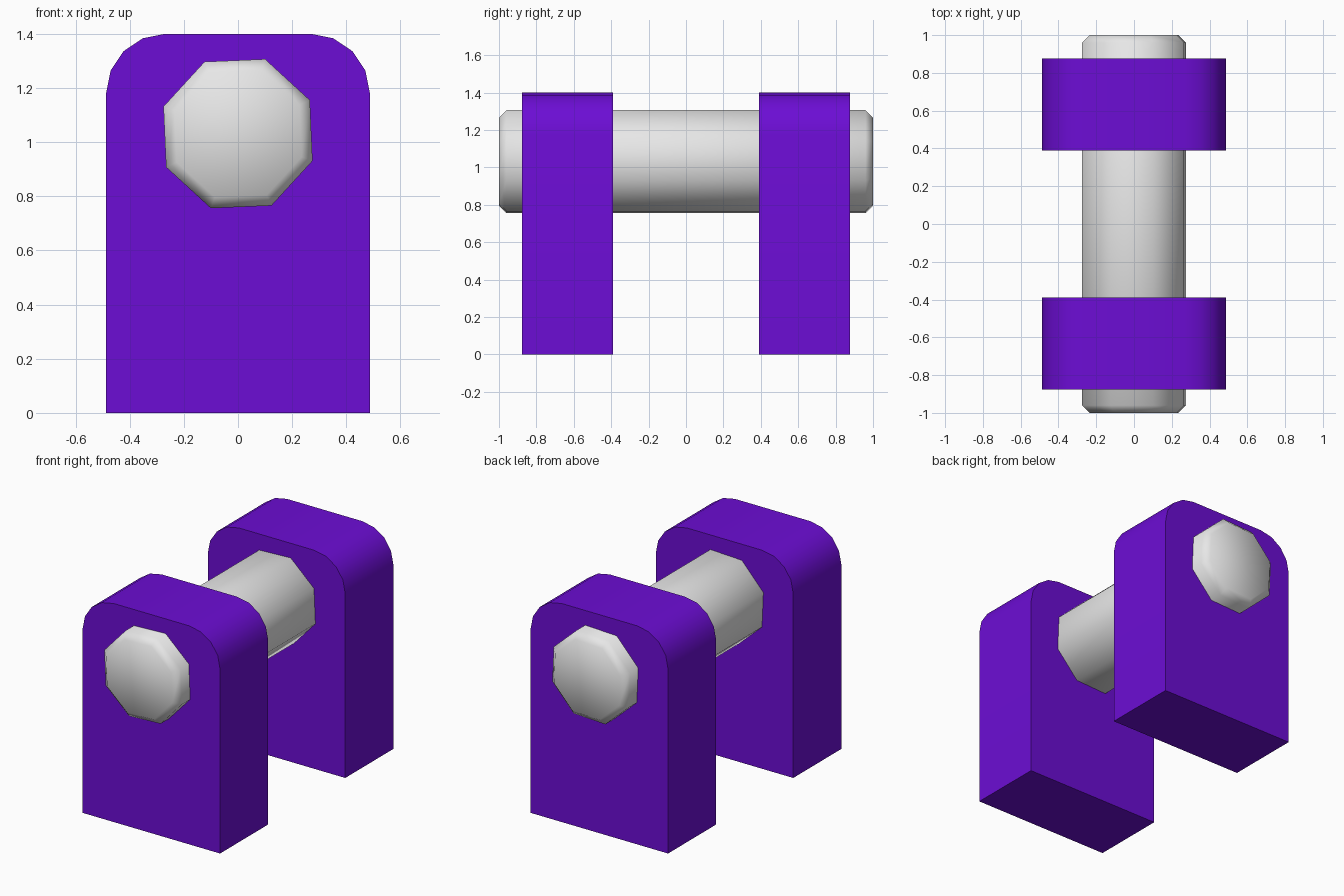
import bpy, bmesh, math

if "Cube" in bpy.data.objects:
    bpy.data.objects.remove(bpy.data.objects["Cube"])


def material(name, rgb):
    m = bpy.data.materials.new(name)
    m.diffuse_color = (*rgb, 1.0)
    m.use_nodes = True
    m.node_tree.nodes["Principled BSDF"].inputs["Base Color"].default_value = m.diffuse_color
    return m


purple = material("purple", (0.15, 0.004, 0.66))
grey = material("light_grey", (0.8, 0.8, 0.8))


def loft(name, rings, mat, smooth_angle):
    """Skin closed rings of points listed along y, capped at both ends."""
    bm = bmesh.new()
    loops = [[bm.verts.new(p) for p in ring] for ring in rings]
    n = len(loops[0])
    for a, b in zip(loops, loops[1:]):
        for i in range(n):
            j = (i + 1) % n
            bm.faces.new((a[i], a[j], b[j], b[i]))
    bm.faces.new(loops[0])
    bm.faces.new(loops[-1])
    bmesh.ops.recalc_face_normals(bm, faces=bm.faces)
    me = bpy.data.meshes.new(name)
    bm.to_mesh(me)
    bm.free()
    me.materials.append(mat)
    ob = bpy.data.objects.new(name, me)
    bpy.context.collection.objects.link(ob)
    bpy.ops.object.select_all(action='DESELECT')
    ob.select_set(True)
    bpy.context.view_layer.objects.active = ob
    bpy.ops.object.shade_smooth_by_angle(angle=math.radians(smooth_angle))
    return ob


# Bracket outline: flat base, rounded top corners
W, H, R = 0.487, 1.40, 0.22
outline = [(-W, 0), (W, 0)]
for cx, start in ((W - R, 0), (R - W, 90)):
    for k in range(5):
        a = math.radians(start + 22.5 * k)
        outline.append((cx + R * math.cos(a), H - R + R * math.sin(a)))

# Front and back brackets
for name, y0, y1 in (("front_bracket", -0.877, -0.39), ("back_bracket", 0.39, 0.877)):
    loft(name, [[(x, y, z) for x, z in outline] for y in (y0, y1)], purple, 30)


# Eight-sided pin with chamfered ends
def octagon(y, r):
    angles = [math.radians(25 + 45 * k) for k in range(8)]
    return [(r * math.cos(a), y, 1.031 + r * math.sin(a)) for a in angles]


loft("pin", [octagon(y, r) for y, r in
             ((-1, 0.25), (-0.96, 0.293), (0.96, 0.293), (1, 0.25))], grey, 80)
